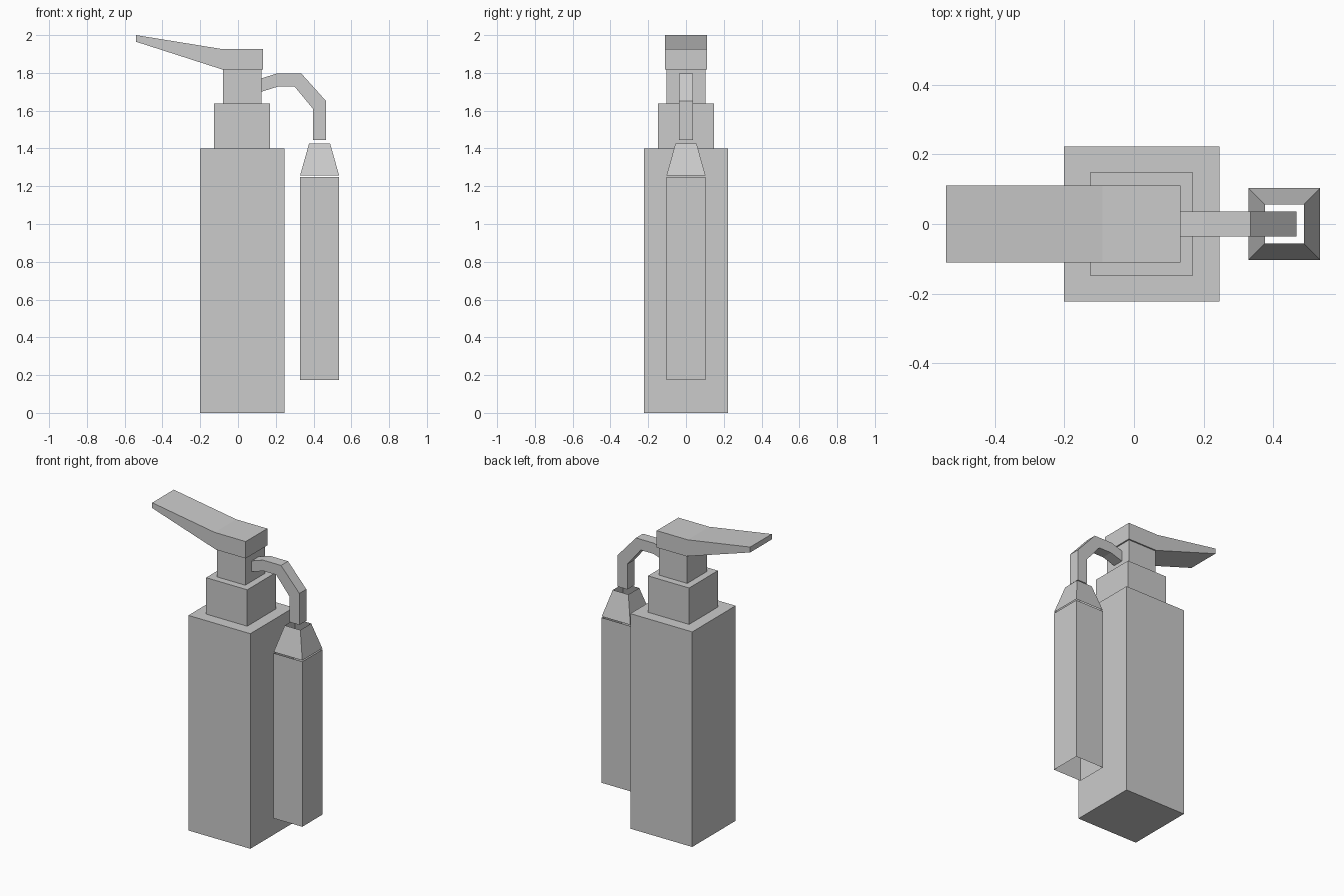
import bpy

cube = bpy.data.objects.get("Cube")
if cube:
    bpy.data.objects.remove(cube, do_unlink=True)

grey = bpy.data.materials.new("light_grey")
grey.use_nodes = True
COLOUR = (0.6, 0.6, 0.6, 1)
grey.diffuse_color = COLOUR
grey.node_tree.nodes["Principled BSDF"].inputs["Base Color"].default_value = COLOUR


def add_mesh(name, verts, faces):
    mesh = bpy.data.meshes.new(name)
    mesh.from_pydata(verts, [], faces)
    mesh.materials.append(grey)
    obj = bpy.data.objects.new(name, mesh)
    bpy.context.collection.objects.link(obj)
    return obj


def square_section(name, x, z0, z1, r0, r1, capped=True):
    """Square prism or taper centred on x, with optional end caps."""
    corners = [(-1, -1), (1, -1), (1, 1), (-1, 1)]
    verts = [(x + r * cx, r * cy, z) for r, z in ((r0, z0), (r1, z1)) for cx, cy in corners]
    faces = [(i, (i + 1) % 4, (i + 1) % 4 + 4, i + 4) for i in range(4)]
    if capped:
        faces += [(3, 2, 1, 0), (4, 5, 6, 7)]
    return add_mesh(name, verts, faces)


def bar(name, upper, lower, half_width):
    """Solid bar between matching upper and lower side outlines."""
    verts = []
    for (xu, zu), (xl, zl) in zip(upper, lower):
        verts += [(xu, -half_width, zu), (xu, half_width, zu),
                  (xl, half_width, zl), (xl, -half_width, zl)]
    faces = [(0, 1, 2, 3)]
    for s in range(len(upper) - 1):
        a, b = 4 * s, 4 * s + 4
        for i in range(4):
            j = (i + 1) % 4
            faces.append((a + i, b + i, b + j, a + j))
    faces.append((b + 3, b + 2, b + 1, b))
    return add_mesh(name, verts, faces)


# Stepped tank and neck
square_section("tank", 0.022, 0, 1.40, 0.223, 0.223)
square_section("collar", 0.022, 1.40, 1.637, 0.148, 0.148)
square_section("neck", 0.022, 1.637, 1.817, 0.102, 0.102)

# Squeeze lever
bar("lever",
    [(-0.54, 2.0), (-0.09, 1.927), (0.133, 1.927)],
    [(-0.54, 1.965), (-0.08, 1.817), (0.133, 1.817)], 0.111)

# Bent hose
bar("hose",
    [(0.123, 1.77), (0.205, 1.797), (0.335, 1.797), (0.467, 1.65), (0.467, 1.445)],
    [(0.123, 1.70), (0.21, 1.727), (0.30, 1.727), (0.397, 1.61), (0.397, 1.445)], 0.036)

# Open discharge horn with a tapered top
square_section("horn_taper", 0.432, 1.258, 1.425, 0.103, 0.056, capped=False)
square_section("horn_tube", 0.432, 0.175, 1.25, 0.103, 0.103, capped=False)
